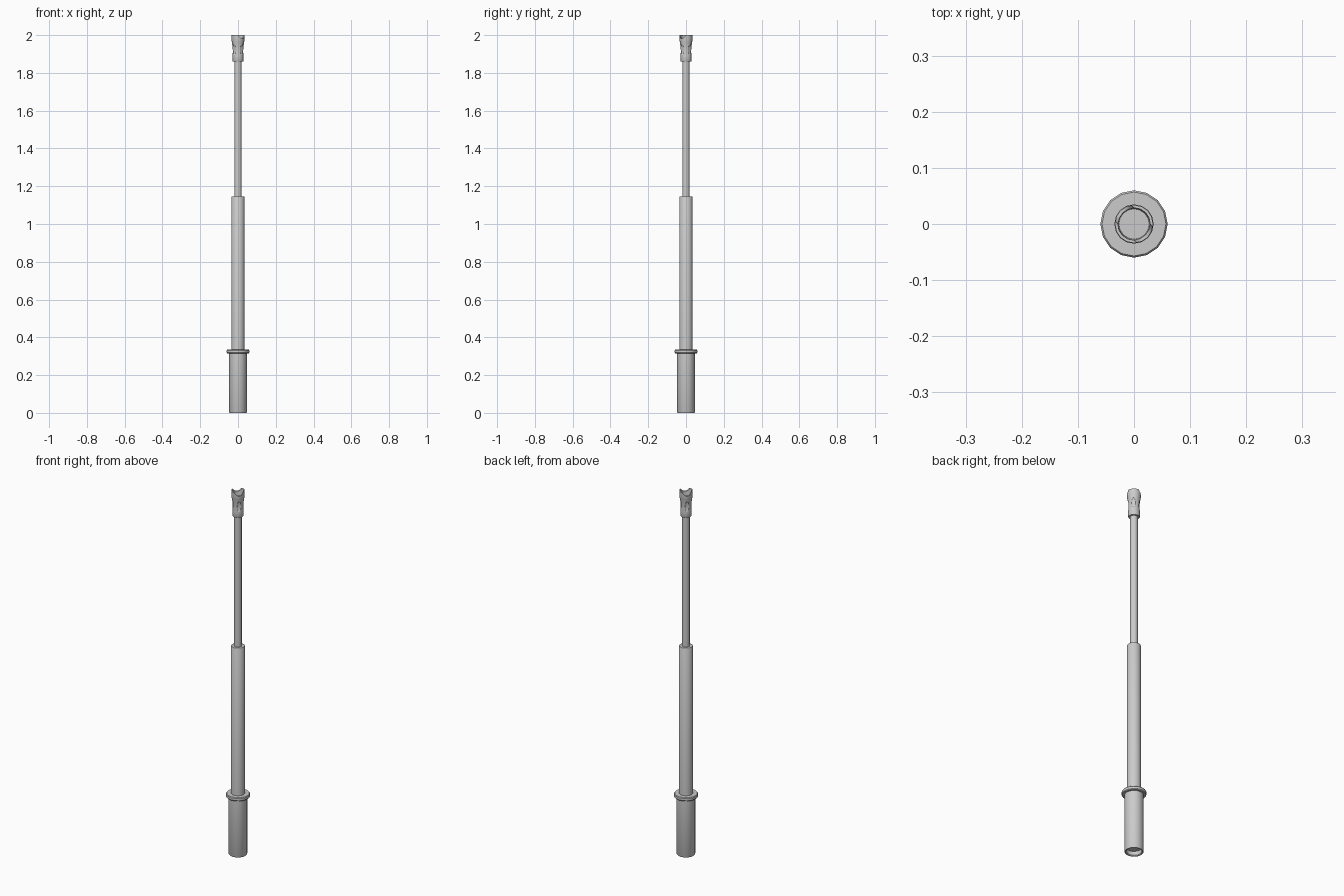
import bpy, bmesh, math
from mathutils import Matrix

if "Cube" in bpy.data.objects:
    bpy.data.objects.remove(bpy.data.objects["Cube"])

SIDES = 16


def lathe(name, profile, closed=False):
    """Revolve (radius, z) points about z; radius 0 makes a pole."""
    bm = bmesh.new()
    rings = []
    for r, z in profile:
        if r == 0:
            rings.append([bm.verts.new((0, 0, z))] * SIDES)
        else:
            rings.append([bm.verts.new((r * math.cos(2 * math.pi * i / SIDES),
                                        r * math.sin(2 * math.pi * i / SIDES), z))
                          for i in range(SIDES)])
    for a, b in zip(rings, rings[1:]):
        for i in range(SIDES):
            j = (i + 1) % SIDES
            bm.faces.new(list(dict.fromkeys([a[i], a[j], b[j], b[i]])))
    bmesh.ops.recalc_face_normals(bm, faces=bm.faces)
    me = bpy.data.meshes.new(name)
    bm.to_mesh(me)
    bm.free()
    ob = bpy.data.objects.new(name, me)
    bpy.context.collection.objects.link(ob)
    return ob


def cut(target, cutter):
    mod = target.modifiers.new("cut", 'BOOLEAN')
    mod.operation = 'DIFFERENCE'
    mod.solver = 'EXACT'
    mod.object = cutter
    bpy.context.view_layer.objects.active = target
    bpy.ops.object.modifier_apply(modifier=mod.name)
    bpy.data.objects.remove(cutter)


# Handle with a recessed end
handle = lathe("handle", [(0, 0.025), (0.038, 0.025), (0.038, 0.004), (0.041, 0),
                          (0.045, 0), (0.047, 0.004), (0.047, 0.32), (0, 0.32)])

# Collar between handle and tube
collar = lathe("collar", [(0, 0.315), (0.057, 0.315), (0.06, 0.319),
                          (0.06, 0.331), (0.057, 0.335), (0, 0.335)])

# Telescoping sections
outer_tube = lathe("outer_tube", [(0, 0.33), (0.035, 0.33), (0.035, 1.142),
                                  (0.033, 1.146), (0, 1.146)])
inner_rod = lathe("inner_rod", [(0, 1.14), (0.019, 1.14), (0.019, 1.87), (0, 1.87)])

# Flared open tip
tip = lathe("tip", [(0, 1.86), (0.027, 1.86), (0.029, 1.864), (0.029, 1.89),
                    (0.0275, 1.91), (0.028, 1.935), (0.032, 1.962), (0.034, 1.972),
                    (0.034, 2.0), (0.029, 2.0), (0.027, 1.96), (0, 1.96)])

# Rounded notch across the rim, running along the front-right diagonal
bpy.ops.mesh.primitive_cylinder_add(
    vertices=20, radius=0.021, depth=0.2, location=(0, 0, 2.003),
    rotation=(math.pi / 2, 0, math.pi / 4))
cut(tip, bpy.context.object)

# Shallow finger scoops around the waist
for k in range(4):
    a = math.pi / 4 + k * math.pi / 2
    bpy.ops.mesh.primitive_uv_sphere_add(
        segments=12, ring_count=8, radius=1,
        location=(0.031 * math.cos(a), 0.031 * math.sin(a), 1.922))
    scoop = bpy.context.object
    scoop.scale = (0.007, 0.014, 0.03)
    scoop.rotation_euler = (0, 0, a)
    bpy.context.view_layer.update()
    cut(tip, scoop)

# Smooth sides, sharp edges
bpy.ops.object.select_all(action='DESELECT')
for ob in (handle, collar, outer_tube, inner_rod, tip):
    ob.select_set(True)
bpy.context.view_layer.objects.active = handle
bpy.ops.object.shade_smooth_by_angle(angle=math.radians(35))
